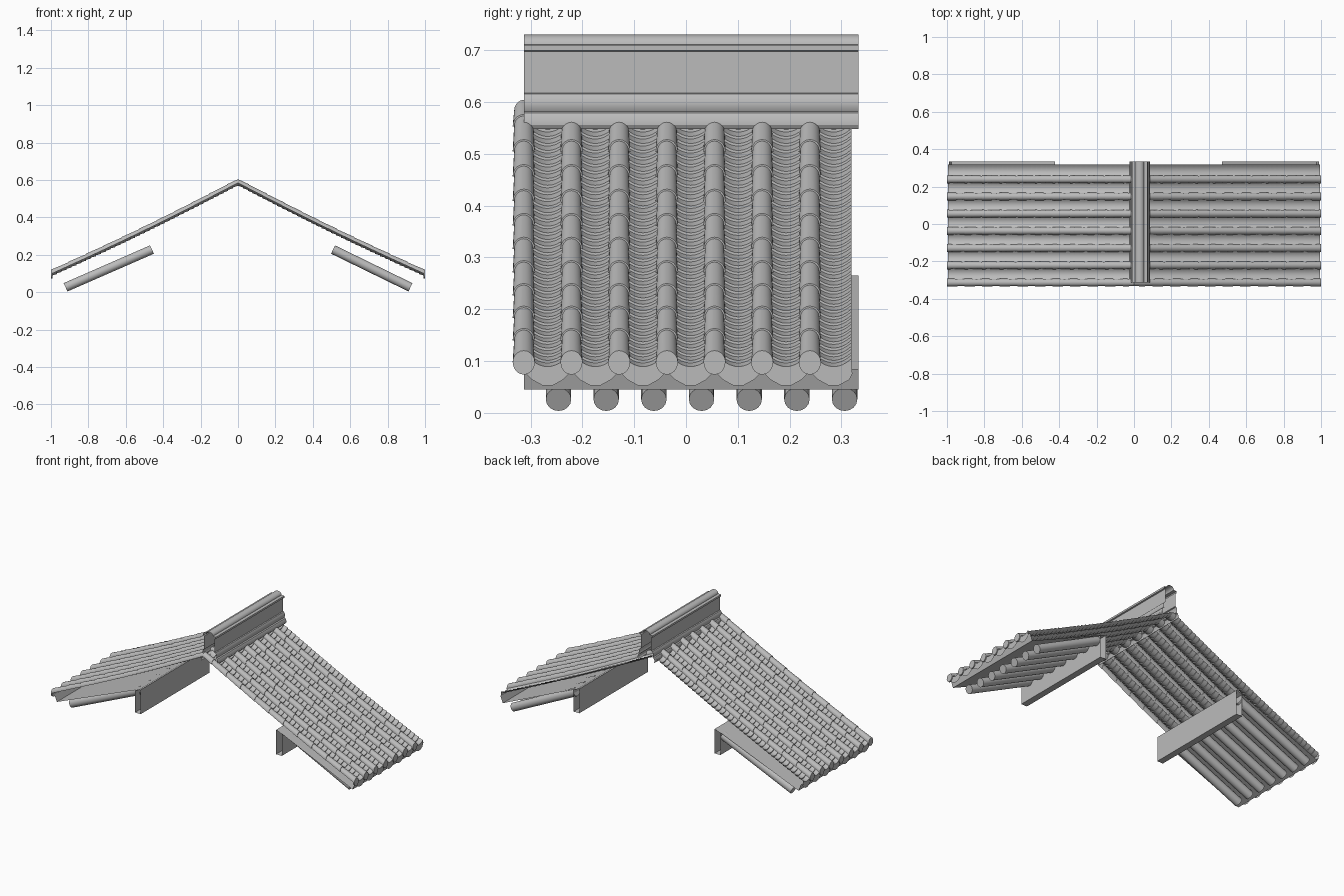
import bpy, math

if "Cube" in bpy.data.objects:
    bpy.data.objects.remove(bpy.data.objects["Cube"])

grey = bpy.data.materials.new("tile_grey")
grey.use_nodes = True
color = (0.5, 0.5, 0.5, 1)
grey.diffuse_color = color
grey.node_tree.nodes["Principled BSDF"].inputs["Base Color"].default_value = color


class Shell:
    """Collects lofted surfaces into one object."""

    def __init__(self, name):
        self.name, self.verts, self.faces = name, [], []

    def loft(self, rings, closed=False, caps=False):
        start, n = len(self.verts), len(rings[0])
        for ring in rings:
            self.verts += ring
        for r in range(len(rings) - 1):
            for i in range(n if closed else n - 1):
                j = (i + 1) % n
                a, b = start + r * n, start + (r + 1) * n
                self.faces.append((a + i, a + j, b + j, b + i))
        if caps:
            self.faces.append(tuple(range(start + n - 1, start - 1, -1)))
            end = start + (len(rings) - 1) * n
            self.faces.append(tuple(range(end, end + n)))

    def polygon(self, points):
        start = len(self.verts)
        self.verts += points
        self.faces.append(tuple(range(start, start + len(points))))

    def build(self):
        mesh = bpy.data.meshes.new(self.name)
        mesh.from_pydata(self.verts, [], self.faces)
        mesh.materials.append(grey)
        obj = bpy.data.objects.new(self.name, mesh)
        bpy.context.collection.objects.link(obj)
        bpy.ops.object.select_all(action='DESELECT')
        obj.select_set(True)
        bpy.context.view_layer.objects.active = obj
        # consistent outward facing
        bpy.ops.object.mode_set(mode='EDIT')
        bpy.ops.mesh.select_all(action='SELECT')
        bpy.ops.mesh.normals_make_consistent(inside=False)
        bpy.ops.object.mode_set(mode='OBJECT')
        bpy.ops.object.shade_smooth_by_angle(angle=math.radians(32))
        return obj


ROWS, PITCH = 7, 0.092
FIRST_COVER, FIRST_RAFTER = -0.313, -0.246
FRONT, BACK = -0.313, 0.333
TILES, PAN_STEPS = 11, 38


def roof_z(x):
    return 0.584 - 0.487 * x - 0.01 * math.sin(math.pi * x)


def cover_ring(side, x, y, r):
    return [(side * x, y + r * math.cos(math.pi * i / 10),
             roof_z(x) + 1.08 * r * math.sin(math.pi * i / 10)) for i in range(11)]


def pan_ring(side, x, y, lift):
    ring = []
    for i in range(9):
        u = i / 4 - 1
        ring.append((side * x, y + 0.034 * u, roof_z(x) + lift - 0.015 * (1 - u * u)))
    return ring


def extrude_y(shell, profile, closed=False):
    shell.loft([[(x, y, z) for x, z in profile] for y in (FRONT, BACK)], closed)


for side, label in ((1, "left"), (-1, "right")):
    covers = Shell(label + "_cover_tiles")
    pans = Shell(label + "_pan_tiles")
    discs = Shell(label + "_eave_discs")
    drips = Shell(label + "_drip_tiles")
    rafters = Shell(label + "_rafters")
    inner = 0.508 if side > 0 else 0.46

    for row in range(ROWS):
        y = FIRST_COVER + row * PITCH
        # overlapping half-round cover tiles
        for k in range(TILES):
            low = 1 - k * 0.094
            high = max(low - 0.1, 0)
            covers.loft([cover_ring(side, low, y, 0.017),
                         cover_ring(side, low, y, 0.0215),
                         cover_ring(side, high, y, 0.0185)])
        # round end plate at the eave
        discs.loft([[(side * x, y + 0.021 * math.cos(math.tau * i / 24),
                      0.097 + 0.023 * math.sin(math.tau * i / 24)) for i in range(24)]
                    for x in (0.992, 1.0)], True, True)
        # stepped concave pan tiles
        py = y + PITCH / 2
        rings = []
        for k in range(PAN_STEPS):
            low = 0.995 * (1 - k / PAN_STEPS)
            high = 0.995 * (1 - (k + 1) / PAN_STEPS)
            rings += [pan_ring(side, low, py, 0.005), pan_ring(side, high, py, 0)]
        pans.loft(rings)
        # scalloped drip plate under each pan
        top = pan_ring(side, 0.995, py, 0.005)
        lip = [(side * 0.994, py + dy, z) for dy, z in
               ((0.046, 0.08), (0.03, 0.064), (0.01, 0.053),
                (-0.01, 0.053), (-0.03, 0.064), (-0.046, 0.08))]
        if row == ROWS - 1:
            lip[0] = (side * 0.994, py + 0.036, 0.075)
        drips.polygon(top + lip)
        # round rafter
        ry = FIRST_RAFTER + row * PITCH
        rings = []
        for cx, cz in ((inner, 0.228), (0.922, 0.026)):
            ring = []
            for i in range(16):
                a = math.tau * i / 16
                up = 0.0245 * math.sin(a)
                ring.append((side * (cx + 0.42 * up), ry + 0.0245 * math.cos(a), cz + 0.91 * up))
            rings.append(ring)
        rafters.loft(rings, True, True)

    for part in (covers, pans, discs, drips, rafters):
        part.build()

    # eave boarding over the rafters with its turned-up front board
    soffit = Shell(label + "_eave_board")
    extrude_y(soffit, [(side * x, z) for x, z in
                       ((inner - 0.03, 0.265), (0.975, 0.045), (0.99, 0.085))])
    soffit.build()

    # purlin, hollow and open at both ends
    purlin = Shell(label + "_purlin")
    extrude_y(purlin, [(side * x, z) for x, z in
                       ((inner - 0.038, 0.12), (inner, 0.12),
                        (inner, 0.25), (inner - 0.038, 0.265))], True)
    purlin.build()

# ridge: two rolls, a tall wall, a moulding and a round cap
half = [(0.05, 0.548), (0.055, 0.556), (0.055, 0.568), (0.049, 0.579),
        (0.042, 0.582), (0.046, 0.59), (0.046, 0.604), (0.04, 0.615),
        (0.034, 0.617), (0.034, 0.697), (0.042, 0.699), (0.042, 0.71), (0.024, 0.711)]
half += [(0.024 * math.cos(i * math.pi / 12), 0.711 + 0.019 * math.sin(i * math.pi / 12))
         for i in range(1, 7)]
profile = half + [(-x, z) for x, z in reversed(half[:-1])]
ridge = Shell("ridge")
extrude_y(ridge, [(x + 0.03, z) for x, z in profile])
ridge.build()
